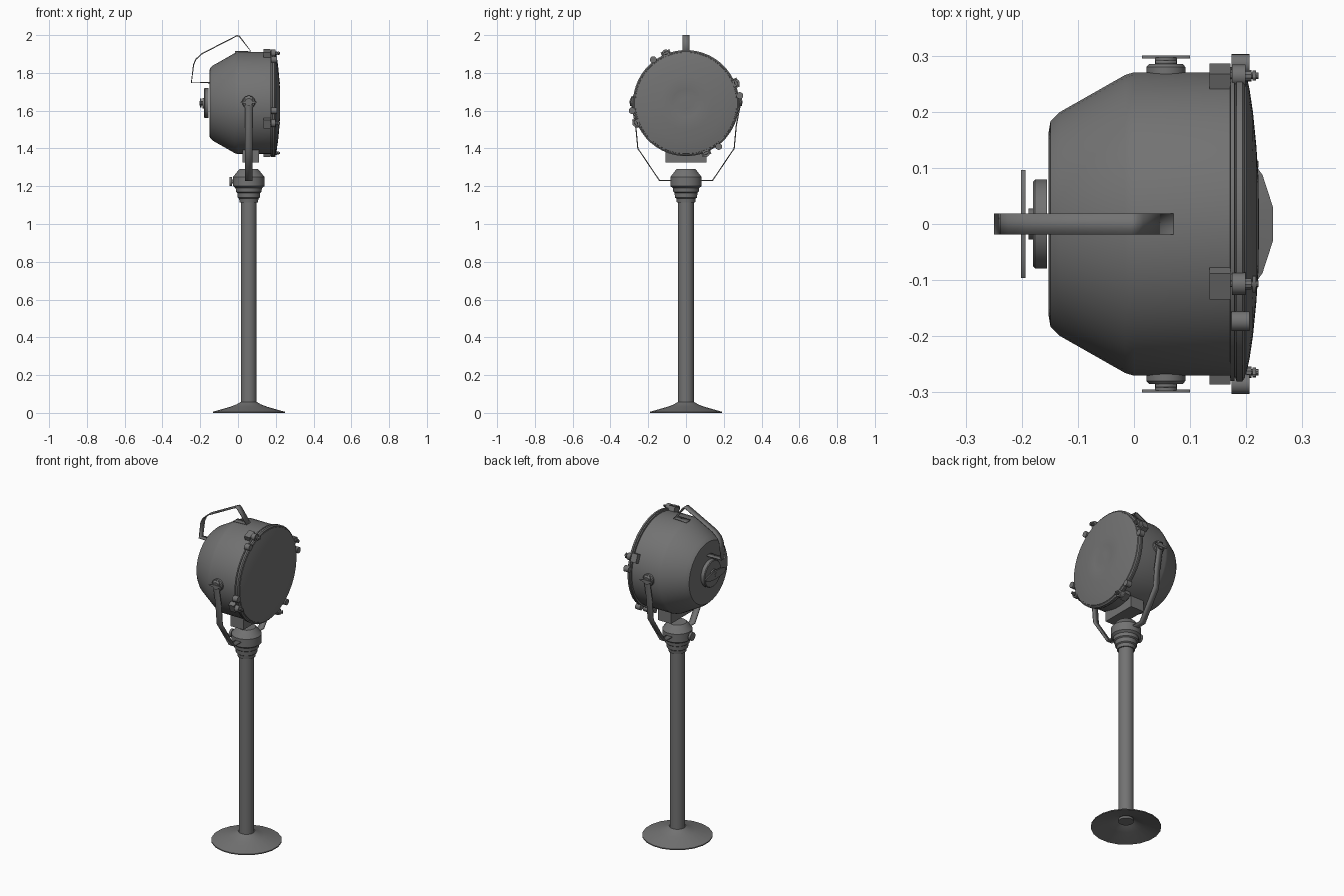
import bpy, bmesh
from math import cos, sin, pi, radians
from mathutils import Vector, Matrix

if "Cube" in bpy.data.objects:
    bpy.data.objects.remove(bpy.data.objects["Cube"])

metal = bpy.data.materials.new("dark_grey_metal")
metal.use_nodes = True
GREY = (0.17, 0.17, 0.17, 1)
metal.diffuse_color = GREY
metal.node_tree.nodes["Principled BSDF"].inputs["Base Color"].default_value = GREY

PX = 0.057                          # pole and yoke position on x
HEAD = Vector((0, 0, 1.64))         # axis of the lamp head
X, Y, Z = Vector((1, 0, 0)), Vector((0, 1, 0)), Vector((0, 0, 1))


def finish(name, bm, angle=35):
    bmesh.ops.recalc_face_normals(bm, faces=bm.faces)
    mesh = bpy.data.meshes.new(name)
    bm.to_mesh(mesh)
    bm.free()
    mesh.materials.append(metal)
    mesh.shade_smooth()
    mesh.set_sharp_from_angle(angle=radians(angle))
    obj = bpy.data.objects.new(name, mesh)
    bpy.context.collection.objects.link(obj)
    return obj


def frame(axis, side):
    """Rotation whose local z is axis and local x is side."""
    return Matrix((side, axis.cross(side), axis)).transposed()


def lathe(name, profile, at, axis=Z, side=X, n=24, squash=1, closed=False):
    """Turn (radius, height) points about an axis, optionally flattened."""
    bm = bmesh.new()
    rot = frame(axis, side)
    rings = []
    for r, h in profile:
        ring = []
        for i in range(n):
            a = 2 * pi * (i + 0.5) / n
            ring.append(bm.verts.new(at + rot @ Vector((r * cos(a), r * sin(a) * squash, h))))
        rings.append(ring)
    pairs = list(zip(rings, rings[1:]))
    if closed:
        pairs.append((rings[-1], rings[0]))
    else:
        bm.faces.new(rings[0])
        bm.faces.new(rings[-1])
    for low, high in pairs:
        for i in range(n):
            j = (i + 1) % n
            bm.faces.new((low[i], low[j], high[j], high[i]))
    return finish(name, bm)


def disc(name, r, low, high, at, axis=Z, side=X, n=16, squash=1):
    return lathe(name, [(r, low), (r, high)], at, axis, side, n, squash)


def box(name, size, at, axis=Z, side=X):
    bm = bmesh.new()
    m = Matrix.Translation(at) @ frame(axis, side).to_4x4() @ Matrix.Diagonal((*size, 1))
    bmesh.ops.create_cube(bm, size=1, matrix=m)
    return finish(name, bm)


def strap(name, points, across, thickness):
    """Flat bent bar following the points."""
    bm = bmesh.new()
    rows = [(bm.verts.new(p - across), bm.verts.new(p + across)) for p in points]
    for a, b in zip(rows, rows[1:]):
        bm.faces.new((a[0], a[1], b[1], b[0]))
    obj = finish(name, bm, 20)
    mod = obj.modifiers.new("thickness", "SOLIDIFY")
    mod.thickness, mod.offset = thickness, 0
    return obj


# Base, hollow underneath
foot = Vector((PX, 0, 0))
lathe("base", [(0.193, 0), (0.193, 0.006), (0.10, 0.032), (0.065, 0.045), (0.045, 0.057),
               (0.038, 0.05), (0.06, 0.037), (0.10, 0.024)], foot, n=20, closed=True)

# Pole and stepped collar
disc("pole", 0.042, 0.035, 1.14, foot, n=24)
lathe("pole_collar", [(0.049, 1.115), (0.052, 1.135), (0.059, 1.14), (0.061, 1.165),
                      (0.068, 1.17), (0.07, 1.19), (0.083, 1.2), (0.083, 1.25),
                      (0.055, 1.285), (0.05, 1.29)], foot, n=24)

# Locking screw on the collar
screw = Vector((PX, 0, 1.225))
disc("lock_screw", 0.012, 0.07, 0.09, screw, -X, Y, 12)
disc("lock_screw_knob", 0.025, 0.088, 0.102, screw, -X, Y, 12)

# Lamp housing, rim and lens
lathe("lamp_housing", [(0.165, -0.152), (0.183, -0.149), (0.2, -0.132), (0.266, -0.016),
                       (0.271, 0), (0.271, 0.174)], HEAD, X, Y, 48)
lathe("rear_rim", [(0.27, 0.171), (0.28, 0.172), (0.28, 0.179), (0.27, 0.18)], HEAD, X, Y, 48)
lathe("front_rim", [(0.272, 0.179), (0.281, 0.183), (0.281, 0.193), (0.274, 0.198)],
      HEAD, X, Y, 48)
lathe("lens", [(0.272, 0.19), (0.268, 0.2), (0.24, 0.206), (0.2, 0.212), (0.14, 0.218),
               (0.08, 0.222), (0.075, 0.221), (0.03, 0.223)], HEAD, X, Y, 48)

# Rear cap with its turning handle
lathe("rear_cap", [(0.08, -0.155), (0.08, -0.176), (0.076, -0.18)], HEAD, X, Y, 32)
disc("rear_stem", 0.028, -0.188, -0.178, HEAD, X, Y)
disc("rear_spindle", 0.012, -0.203, -0.186, HEAD, X, Y)
disc("rear_handle", 0.098, -0.201, -0.193, HEAD, X, Y, 16, 0.25)

# Rim clamps: block, eye bolt and wing nut, with a catch beside each
for i in range(4):
    a = radians(22 + 90 * i)
    out = Vector((0, cos(a), sin(a)))
    tangent = X.cross(out)
    at = HEAD + out * 0.285
    box(f"clamp_block_{i}", (0.05, 0.05, 0.037), HEAD + out * 0.273 + X * 0.1535, X, out)
    disc(f"clamp_bolt_{i}", 0.006, 0.165, 0.222, at, X, out, 10)
    disc(f"clamp_nut_{i}", 0.02, 0.175, 0.199, at, X, out, 14)
    disc(f"wing_nut_hub_{i}", 0.01, 0.199, 0.209, at, X, out, 10)
    disc(f"wing_nut_{i}", 0.016, 0.211, 0.217, at, X, tangent, 10, 0.45)
    b = a + radians(15 if i % 2 else -14)
    out = Vector((0, cos(b), sin(b)))
    disc(f"catch_{i}", 0.018, 0.174, 0.206, HEAD + out * 0.288, X, out, 14)
    box(f"catch_plate_{i}", (0.04, 0.022, 0.022), HEAD + out * 0.278 + X * 0.185, X, out)

# Yoke strap running through the collar, and a pivot on each side
half = [(0.288, 1.675), (0.288, 1.635), (0.266, 1.52), (0.255, 1.4), (0.14, 1.23), (0.06, 1.23)]
path = half + [(-y, z) for y, z in reversed(half)]
strap("yoke", [Vector((PX, y, z)) for y, z in path], X * 0.019, 0.006)
for name, side in (("left", Y), ("right", -Y)):
    pivot = Vector((PX, 0, 1.645))
    lathe(f"pivot_boss_{name}", [(0.035, 0.262), (0.035, 0.28), (0.03, 0.285)], pivot, side, X, 20)
    disc(f"pivot_knob_{name}", 0.02, 0.284, 0.297, pivot, side, X, 16)
    disc(f"pivot_wing_{name}", 0.044, 0.295, 0.3, pivot, side, X, 16, 0.18)

# Terminal box under the housing
box("terminal_box", (0.088, 0.216, 0.08), Vector((0.068, 0, 1.365)))

# Carrying handle
grip = [(-0.145, 1.748), (-0.247, 1.748), (-0.235, 1.845), (-0.222, 1.873), (-0.19, 1.902),
        (-0.005, 1.997), (0.005, 1.995), (0.014, 1.985), (0.068, 1.914), (-0.015, 1.912)]
strap("carry_handle", [Vector((x, 0, z)) for x, z in grip], Y * 0.019, 0.006)
